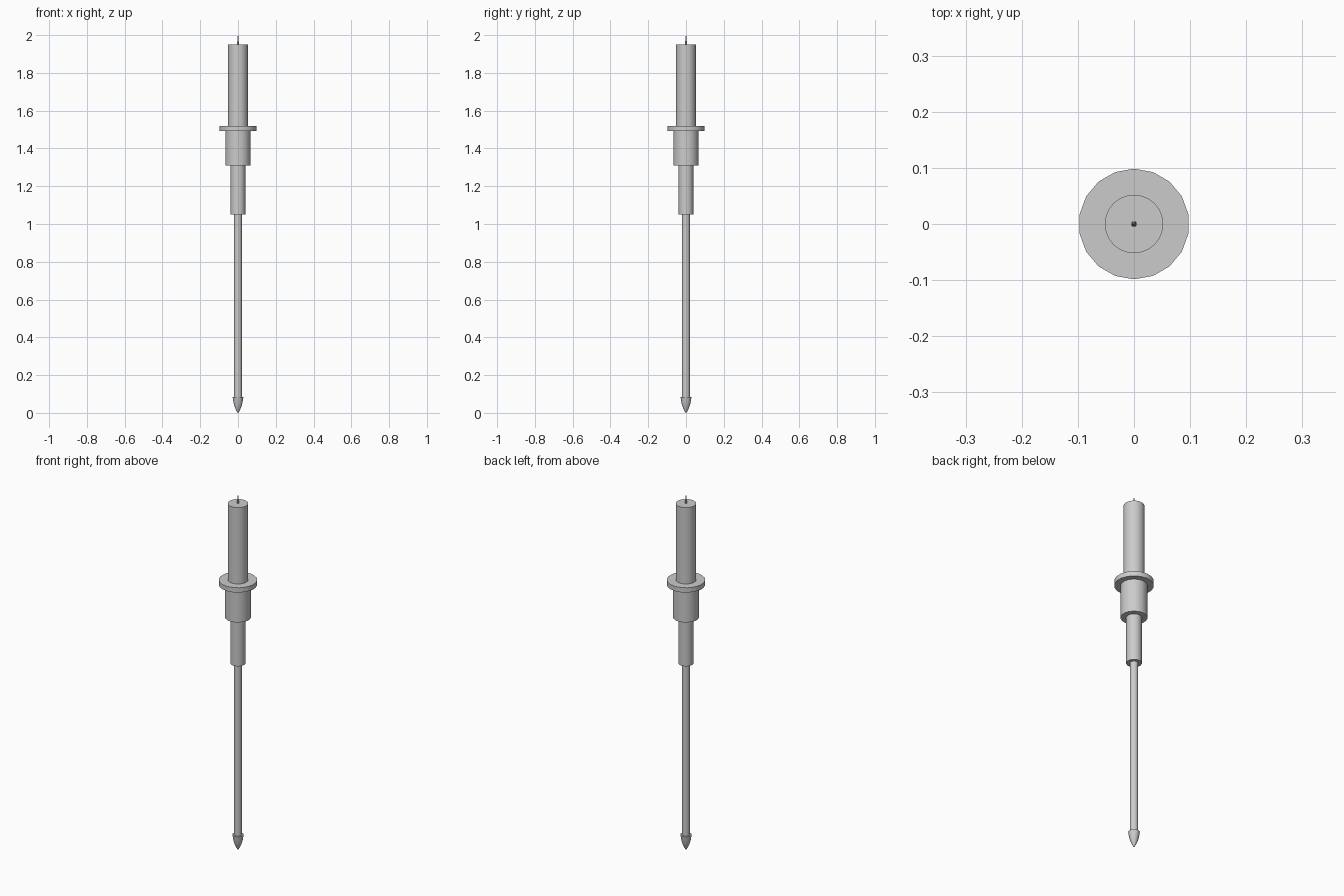
import bpy, bmesh, math

if "Cube" in bpy.data.objects:
    bpy.data.objects.remove(bpy.data.objects["Cube"])


def turned(name, profile, sides):
    """Closed solid of revolution from (radius, z) points, bottom to top."""
    bm = bmesh.new()
    rings = []
    for r, z in profile:
        ring = []
        for i in range(sides):
            a = math.pi / 2 + 2 * math.pi * i / sides
            ring.append(bm.verts.new((r * math.cos(a), r * math.sin(a), z)))
        rings.append(ring)
    for lo, hi in zip(rings, rings[1:]):
        for i in range(sides):
            j = (i + 1) % sides
            bm.faces.new((lo[i], lo[j], hi[j], hi[i]))
    bm.faces.new(rings[0][::-1])
    bm.faces.new(rings[-1])
    mesh = bpy.data.meshes.new(name)
    bm.to_mesh(mesh)
    bm.free()
    ob = bpy.data.objects.new(name, mesh)
    bpy.context.collection.objects.link(ob)
    bpy.ops.object.select_all(action='DESELECT')
    ob.select_set(True)
    bpy.context.view_layer.objects.active = ob
    bpy.ops.object.shade_smooth_by_angle(angle=math.radians(35))
    return ob


# Pointed ground spike
turned("spike_tip", [(0.001, 0.0), (0.009, 0.012), (0.017, 0.03),
                     (0.024, 0.053), (0.029, 0.085)], 18)

# Long thin rod
turned("rod", [(0.021, 0.07), (0.021, 1.05)], 18)

# Stepped holder: narrow collar, wide socket and drip tray
turned("collar", [(0.039, 1.05), (0.039, 1.31)], 18)
turned("socket", [(0.067, 1.31), (0.067, 1.493)], 18)
turned("drip_tray", [(0.0985, 1.493), (0.0985, 1.52)], 18)

# Candle and wick
turned("candle", [(0.052, 1.52), (0.052, 1.95)], 32)
turned("wick", [(0.005, 1.94), (0.005, 1.955), (0.003, 1.98), (0.0008, 2.0)], 10)
